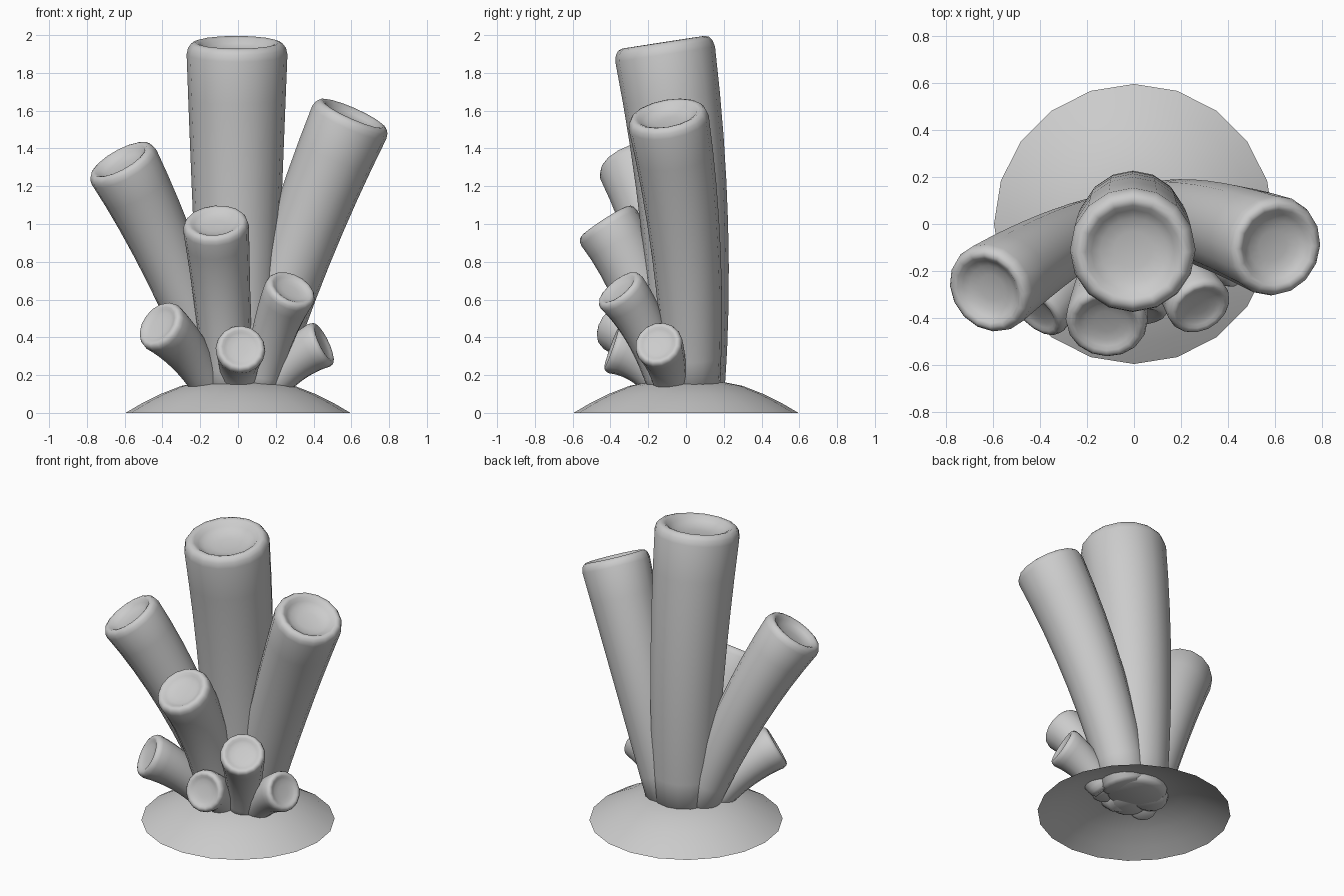
import bpy, bmesh, math
from mathutils import Vector

if "Cube" in bpy.data.objects:
    bpy.data.objects.remove(bpy.data.objects["Cube"])


def skin(name, rings, cap_start, cap_end):
    """Join rings of points into a smooth tube; optional fan caps at given centres."""
    bm = bmesh.new()
    loops = [[bm.verts.new(p) for p in ring] for ring in rings]
    n = len(loops[0])
    for a, b in zip(loops, loops[1:]):
        for i in range(n):
            j = (i + 1) % n
            bm.faces.new((a[i], a[j], b[j], b[i]))
    for loop, centre in ((loops[0], cap_start), (loops[-1], cap_end)):
        if centre is not None:
            c = bm.verts.new(centre)
            for i in range(n):
                bm.faces.new((loop[i], loop[(i + 1) % n], c))
    bmesh.ops.recalc_face_normals(bm, faces=bm.faces[:])
    for f in bm.faces:
        f.smooth = True
    mesh = bpy.data.meshes.new(name)
    bm.to_mesh(mesh)
    bm.free()
    obj = bpy.data.objects.new(name, mesh)
    bpy.context.collection.objects.link(obj)
    return obj


def circle(centre, radius, n, normal=Vector((0, 0, 1))):
    q = Vector((0, 0, 1)).rotation_difference(normal)
    return [centre + q @ Vector((radius * math.cos(2 * math.pi * i / n),
                                 radius * math.sin(2 * math.pi * i / n), 0))
            for i in range(n)]


# Lip and hollow of a tube: (radius, height) as fractions of the tip radius
LIP = [(1.0, -0.24), (0.97, -0.11), (0.91, -0.03), (0.83, 0.0),
       (0.75, -0.03), (0.66, -0.12), (0.52, -0.2), (0.3, -0.24)]


def tube(name, start, mid, end, r0, r1, dip=1.0, sides=16, steps=8):
    a, m, c = Vector(start), Vector(mid), Vector(end)
    b = 2 * m - (a + c) / 2                      # curve passes through mid
    tip = (c - b).normalized()
    foot = (b - a).normalized()
    c2 = c + tip * LIP[0][1] * r1                # the stem ends below the lip
    rings = [circle(a, r0 * 0.8, sides, foot)]
    for k in range(steps):
        t = k / steps
        p = a * (1 - t) ** 2 + b * 2 * t * (1 - t) + c2 * t * t
        d = ((b - a) * (1 - t) + (c2 - b) * t).normalized()
        if k == 0:
            p = p + d * 0.02
        rings.append(circle(p, r0 + (r1 - r0) * t, sides, d))
    for i, (fr, fh) in enumerate(LIP):
        h = fh * dip if i > 3 else fh
        rings.append(circle(c + tip * h * r1, fr * r1, sides, tip))
    return skin(name, rings, a, c - tip * 0.25 * dip * r1)


# Domed base, open underneath
dome = [(0.595, 0), (0.51, 0.05), (0.41, 0.1), (0.3, 0.143), (0.2, 0.163), (0.1, 0.174)]
skin("base_mound", [circle(Vector((0, 0, z)), r, 20) for r, z in dome],
     None, Vector((0, 0, 0.176)))

# Large tubes
tube("tall_tube", (0, 0.01, 0.12), (-0.005, -0.01, 1.0), (-0.005, -0.12, 1.962), 0.195, 0.267)
tube("right_tube", (0.09, 0.03, 0.13), (0.315, 0.0, 0.85), (0.61, -0.1, 1.585), 0.15, 0.215)
tube("left_tube", (-0.1, 0.01, 0.13), (-0.35, -0.11, 0.78), (-0.625, -0.285, 1.34), 0.12, 0.195)
tube("front_tube", (-0.05, -0.1, 0.12), (-0.085, -0.23, 0.61), (-0.12, -0.43, 1.015),
     0.125, 0.175, 0.7)

# Short tubes around the foot
tube("left_short_tube", (-0.15, -0.1, 0.13), (-0.27, -0.22, 0.32), (-0.42, -0.375, 0.47),
     0.09, 0.142, 0.5)
tube("right_mid_tube", (0.12, -0.11, 0.13), (0.19, -0.21, 0.42), (0.285, -0.36, 0.66),
     0.09, 0.14, 0.6)
tube("front_short_tube", (0.0, -0.13, 0.13), (0.005, -0.24, 0.26), (0.015, -0.395, 0.345),
     0.085, 0.132, 0.5)
tube("right_short_tube", (0.17, -0.08, 0.13), (0.3, -0.11, 0.27), (0.455, -0.15, 0.37),
     0.085, 0.128, 0.5)
